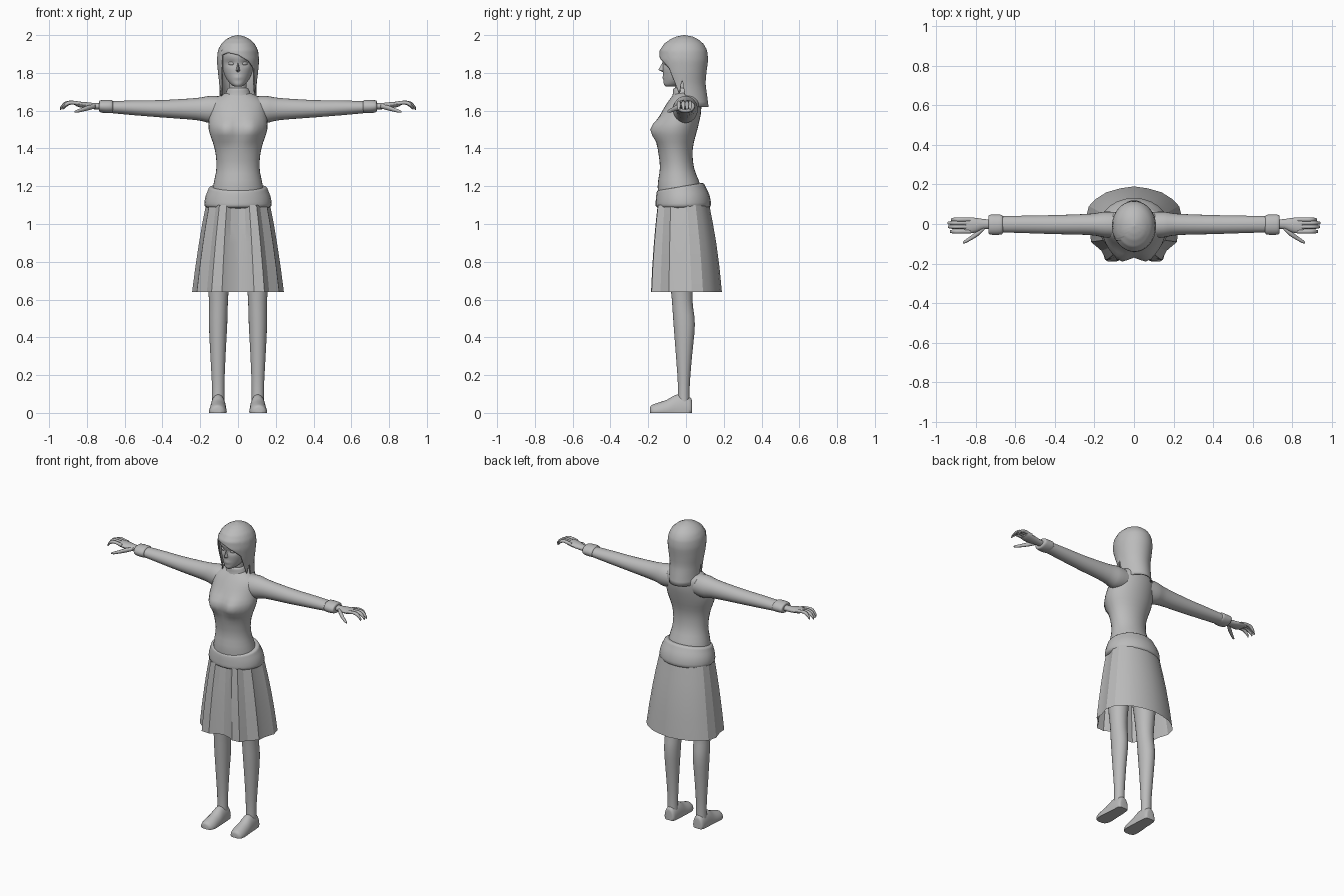
import bpy, bmesh, math

mat = bpy.data.materials.new("plain grey")
mat.diffuse_color = (0.5, 0.5, 0.5, 1)


def finish(name, verts, faces, mirror=False, angle=40, smooth=True):
    me = bpy.data.meshes.new(name)
    me.from_pydata(verts, [], faces)
    bm = bmesh.new()
    bm.from_mesh(me)
    bmesh.ops.recalc_face_normals(bm, faces=bm.faces)
    bm.to_mesh(me)
    bm.free()
    if smooth:
        me.shade_smooth()
        me.set_sharp_from_angle(angle=math.radians(angle))
    me.materials.append(mat)
    ob = bpy.data.objects.new(name, me)
    bpy.context.collection.objects.link(ob)
    if mirror:
        ob.modifiers.new("Mirror", 'MIRROR')
    return ob


def spline(rows, steps):
    """Catmull-Rom through rows of numbers."""
    out = []
    for i in range(len(rows) - 1):
        a, b, c, d = rows[max(i - 1, 0)], rows[i], rows[i + 1], rows[min(i + 2, len(rows) - 1)]
        for s in range(steps):
            t = s / steps
            out.append([0.5 * (2 * q + (r - p) * t + (2 * p - 5 * q + 4 * r - w) * t * t
                               + (3 * q - p - 3 * r + w) * t ** 3) for p, q, r, w in zip(a, b, c, d)])
    return out + [list(rows[-1])]


def loft(name, rows, axis='z', n=24, steps=3, mirror=False, warp=None, angle=50):
    """rows: (position, min1, max1, min2, max2) ellipse bounds along an axis."""
    verts, faces = [], []
    rings = spline(rows, steps)
    for t, a0, a1, b0, b1 in rings:
        for k in range(n):
            g = 2 * math.pi * k / n
            a = (a0 + a1) / 2 + (a1 - a0) / 2 * math.cos(g)
            b = (b0 + b1) / 2 + (b1 - b0) / 2 * math.sin(g)
            p = {'z': (a, b, t), 'x': (t, a, b), 'y': (a, t, b)}[axis]
            verts.append(warp(*p) if warp else p)
    for i in range(len(rings) - 1):
        for k in range(n):
            m = (k + 1) % n
            faces.append((i * n + k, i * n + m, (i + 1) * n + m, (i + 1) * n + k))
    faces += [tuple(range(n)), tuple(range(len(verts) - n, len(verts)))]
    return finish(name, verts, faces, mirror, angle)


def lerp_table(table, v):
    for r, s in zip(table, table[1:]):
        if r[0] <= v <= s[0]:
            t = (v - r[0]) / (s[0] - r[0])
            return [p + (q - p) * t for p, q in zip(r[1:], s[1:])]
    return list(table[-1][1:])


# Torso with bust
def bust(x, y, z):
    if y < -0.05:
        y -= 0.035 * math.exp(-((abs(x) - 0.07) / 0.05) ** 2 - ((z - 1.5) / 0.055) ** 2)
    return x, y, z


loft("torso", [(1.08, -.15, .15, -.14, .10), (1.2, -.132, .132, -.15, .078), (1.3, -.114, .114, -.138, .042),
               (1.4, -.124, .124, -.15, .036), (1.5, -.155, .155, -.165, .06), (1.58, -.152, .152, -.135, .078),
               (1.64, -.145, .145, -.10, .08), (1.675, -.105, .105, -.075, .065),
               (1.695, -.06, .06, -.06, .04)], n=32, warp=bust)

# Turtleneck collar and neck
loft("collar", [(1.665, -.075, .075, -.075, .05), (1.69, -.066, .066, -.07, .04), (1.715, -.056, .056, -.068, .032),
                (1.72, -.048, .048, -.06, .025)])
loft("neck", [(1.68, -.046, .046, -.058, .025), (1.80, -.046, .046, -.06, .035)])

# Rolled waistband, tilted up at the back
loft("waistband", [(1.085, -.16, .16, -.145, .115), (1.098, -.177, .177, -.16, .132), (1.14, -.174, .174, -.16, .125),
                   (1.18, -.16, .16, -.157, .105), (1.2, -.15, .15, -.152, .092), (1.203, -.125, .125, -.14, .07)],
     warp=lambda x, y, z: (x, y, z + y * 0.16 * (z - 1.085) / 0.11))

# Pleated skirt, open at the bottom
hem = [(0, -.15), (.05, -.163), (.085, -.185), (.14, -.182), (.165, -.135), (.218, -.09), (.22, -.04),
       (.243, .03), (.228, .09), (.195, .125), (.14, .16), (.07, .18), (0, .19)]
outline = hem + [(-x, y) for x, y in hem[-2:0:-1]]
n = len(outline)
levels = [(1.10, .70, .73, -.015), (1.0, .78, .81, -.011), (.9, .85, .88, -.007), (.77, .93, .95, -.003), (.64, 1, 1, 0)]
sv = [(x * sx, y * sy + o, z) for z, sx, sy, o in levels for x, y in outline]
sf = [(i * n + k, i * n + (k + 1) % n, (i + 1) * n + (k + 1) % n, (i + 1) * n + k)
      for i in range(len(levels) - 1) for k in range(n)]
finish("skirt", sv, sf, angle=18)

# Legs and shoes
loft("leg", [(.04, .072, .138, -.045, .02), (.15, .072, .138, -.043, .02), (.3, .066, .146, -.053, .032),
             (.47, .057, .154, -.066, .047), (.6, .053, .154, -.075, .034), (.75, .04, .165, -.09, .045),
             (.95, .01, .165, -.11, .08), (1.08, .005, .14, -.11, .08)], mirror=True)
loft("shoe", [(.032, .085, .125, -.02, .06), (.024, .07, .14, -.045, .08), (-.02, .065, .145, -.06, .098),
              (-.06, .063, .147, -.055, .093), (-.1, .061, .151, -.05, .07), (-.15, .06, .154, -.045, .053),
              (-.18, .072, .146, -.03, .042), (-.19, .09, .128, -.01, .03)], axis='y', mirror=True,
     warp=lambda x, y, z: (x, y, max(z, 0)))

# Sleeves and cuffs
loft("sleeve", [(.08, -.07, .06, 1.54, 1.675), (.15, -.068, .062, 1.535, 1.678), (.22, -.056, .052, 1.55, 1.667),
                (.4, -.051, .045, 1.564, 1.656), (.55, -.046, .042, 1.576, 1.654), (.68, -.042, .04, 1.588, 1.65)],
     axis='x', mirror=True)
loft("cuff", [(.662, -.04, .035, 1.593, 1.645), (.668, -.052, .046, 1.588, 1.656), (.70, -.055, .047, 1.587, 1.657),
              (.73, -.052, .046, 1.592, 1.654), (.735, -.04, .035, 1.6, 1.645)], axis='x', mirror=True)

# Hands
loft("palm", [(.71, -.025, .022, 1.606, 1.64), (.76, -.026, .025, 1.607, 1.641), (.80, -.042, .031, 1.611, 1.645),
              (.84, -.048, .033, 1.618, 1.648), (.86, -.04, .028, 1.626, 1.645)], axis='x', n=14, mirror=True)
for i, (y, tip) in enumerate([(.022, .925), (.005, .942), (-.014, .94), (-.038, .93)]):
    r, s = .0105, tip - .83
    loft(f"finger_{i + 1}", [(.825, y - r, y + r, 1.624, 1.646), (.83 + s * .5, y - r, y + r, 1.633, 1.653),
                             (.83 + s * .8, y - r, y + r, 1.622, 1.645), (tip, y - .006, y + .006, 1.603, 1.619)],
         axis='x', n=8, mirror=True)
loft("thumb", [(.755, -.03, -.005, 1.612, 1.634), (.79, -.062, -.032, 1.602, 1.63), (.825, -.083, -.06, 1.594, 1.616),
               (.85, -.096, -.078, 1.589, 1.607), (.865, -.1, -.09, 1.59, 1.599)], axis='x', n=10, mirror=True)


# Head, with a pulled nose, brow and eye sockets
def face(x, y, z):
    if y < -0.04:
        y += 0.011 * math.exp(-((abs(x) - .036) / .022) ** 2 - ((z - 1.85) / .016) ** 2)
        y -= 0.005 * math.exp(-(x / .022) ** 2 - ((z - 1.775) / .01) ** 2)
    return x, y, z


loft("head", [(1.728, -.018, .018, -.108, -.06), (1.74, -.038, .038, -.117, -.01), (1.77, -.062, .062, -.119, .04),
              (1.81, -.078, .078, -.122, .07), (1.85, -.085, .085, -.124, .085), (1.9, -.09, .09, -.13, .09),
              (1.95, -.075, .075, -.10, .07), (1.975, -.04, .04, -.06, .04)], n=40, steps=5, warp=face)
finish("nose", [(0, -.12, 1.862), (-.017, -.108, 1.808), (.017, -.108, 1.808), (0, -.147, 1.816), (0, -.12, 1.802)],
       [(0, 1, 3), (0, 3, 2), (1, 4, 3), (4, 2, 3), (0, 2, 4, 1)])
loft("eye", [(.022, -.112, -.108, 1.847, 1.851), (.03, -.115, -.10, 1.841, 1.858), (.042, -.111, -.095, 1.841, 1.859),
             (.053, -.098, -.09, 1.848, 1.853)], axis='x', n=10, mirror=True)

# Hair: one shell of columns, each hanging to its own length (0 = back, 180 = front)
shape = [(1.60, .098, -.085, .122), (1.68, .096, -.09, .112), (1.74, .098, -.105, .103), (1.80, .106, -.128, .108),
         (1.87, .112, -.143, .117), (1.92, .106, -.139, .112), (1.955, .088, -.115, .092),
         (1.98, .06, -.08, .062), (1.993, .034, -.048, .032), (2.0, .003, -.013, -.007)]
length = [(-180, 1.895), (-150, 1.907), (-130, 1.895), (-120, 1.73), (-108, 1.66), (-96, 1.76), (-84, 1.64),
          (-60, 1.62), (60, 1.62), (84, 1.64), (96, 1.77), (108, 1.68), (120, 1.75), (130, 1.825),
          (150, 1.862), (180, 1.895)]
cols, rows = 72, 22
hv, hf = [], []
for c in range(cols):
    ang = -180 + 360 * c / cols
    a = math.radians(ang)
    zb = lerp_table(length, ang)[0]
    for r in range(rows + 1):
        z = 2.0 - (2.0 - zb) * (r / rows) ** 1.6
        rx, y0, y1 = lerp_table(shape, z)
        mid = -0.01
        ry = (y1 - mid) if math.cos(a) > 0 else (mid - y0)
        hv.append((rx * math.sin(a), mid + ry * math.cos(a), z))
for c in range(cols):
    d = (c + 1) % cols
    for r in range(rows):
        w = rows + 1
        hf.append((c * w + r, d * w + r, d * w + r + 1, c * w + r + 1))
hf.append(tuple(c * (rows + 1) for c in range(cols)))
hair = finish("hair", hv, hf, angle=60)
thick = hair.modifiers.new("Thickness", 'SOLIDIFY')
thick.thickness = 0.007
thick.offset = -1
